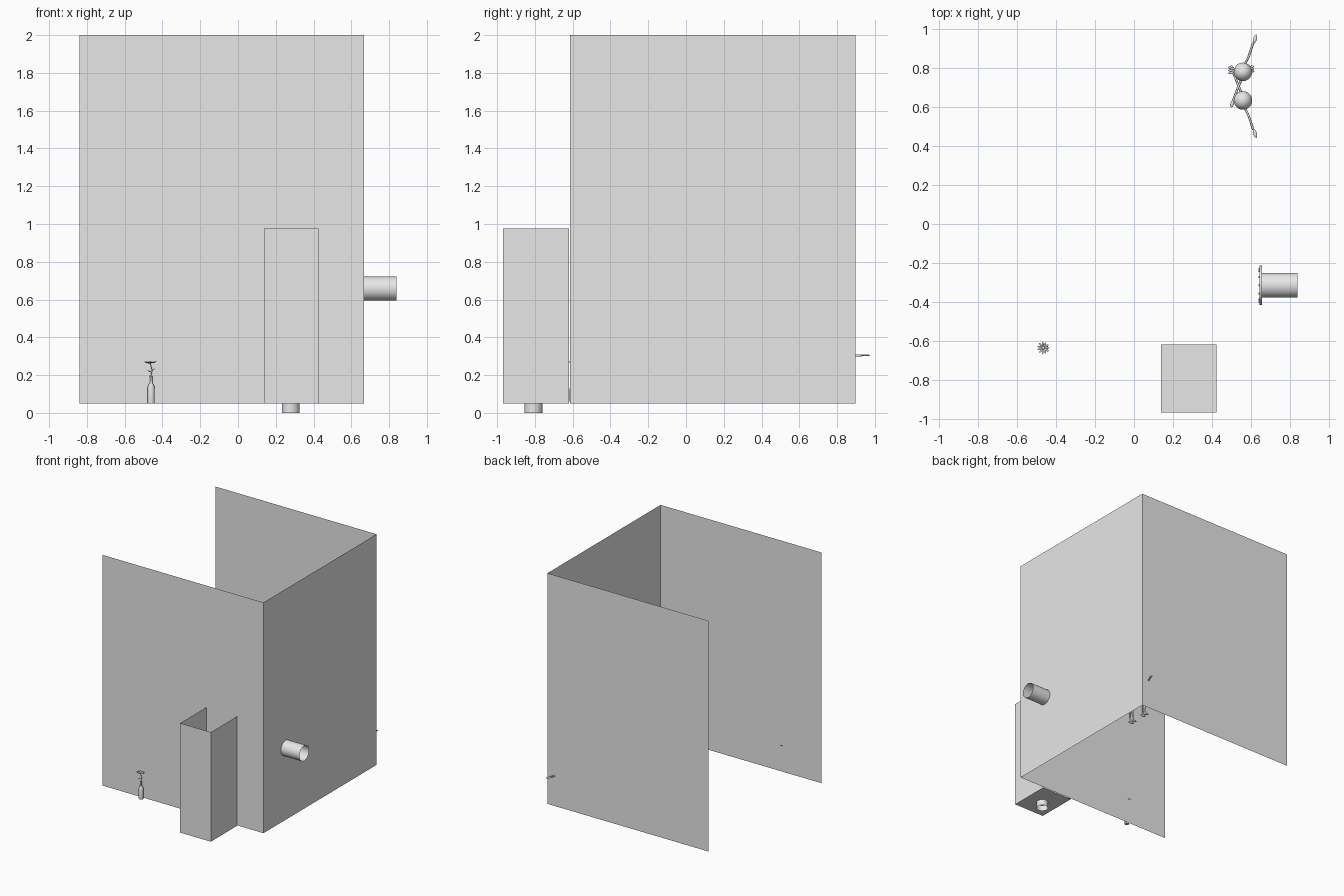
import bpy, bmesh, math
from mathutils import Vector, Matrix

if "Cube" in bpy.data.objects:
    bpy.data.objects.remove(bpy.data.objects["Cube"])

mat = bpy.data.materials.new("light_grey")
mat.diffuse_color = (0.8, 0.8, 0.8, 1)
mat.use_nodes = True
mat.node_tree.nodes["Principled BSDF"].inputs["Base Color"].default_value = mat.diffuse_color


def finish(name, bm, smooth=True):
    me = bpy.data.meshes.new(name)
    bm.to_mesh(me)
    bm.free()
    ob = bpy.data.objects.new(name, me)
    bpy.context.collection.objects.link(ob)
    me.materials.append(mat)
    if smooth:
        bpy.context.view_layer.objects.active = ob
        bpy.ops.object.select_all(action='DESELECT')
        ob.select_set(True)
        bpy.ops.object.shade_smooth_by_angle(angle=math.radians(40))
    return ob


def sheets(name, quads):
    """Thin open panels, one face each."""
    bm = bmesh.new()
    for q in quads:
        bm.faces.new([bm.verts.new(p) for p in q])
    bmesh.ops.remove_doubles(bm, verts=bm.verts[:], dist=1e-5)
    return finish(name, bm, False)


def wall(a, b, z0, z1):
    return [(*a, z0), (*b, z0), (*b, z1), (*a, z1)]


def pipe(name, r, a, b, segs=32):
    """Open tube from a to b."""
    a, b = Vector(a), Vector(b)
    bm = bmesh.new()
    bmesh.ops.create_cone(bm, cap_ends=False, segments=segs, radius1=r, radius2=r, depth=(b - a).length)
    rot = (b - a).to_track_quat('Z', 'Y').to_matrix().to_4x4()
    bm.transform(Matrix.Translation((a + b) / 2) @ rot)
    return finish(name, bm)


def lathe(name, profile, loc, segs=20, rot=None):
    bm = bmesh.new()
    vs = [bm.verts.new((r, 0, z)) for r, z in profile]
    es = [bm.edges.new(p) for p in zip(vs, vs[1:])]
    bmesh.ops.spin(bm, geom=vs + es, cent=(0, 0, 0), axis=(0, 0, 1), angle=2 * math.pi, steps=segs)
    bmesh.ops.remove_doubles(bm, verts=bm.verts[:], dist=1e-5)
    bmesh.ops.recalc_face_normals(bm, faces=bm.faces[:])
    bm.transform(Matrix.Translation(loc) @ (rot or Matrix()))
    return finish(name, bm)


def blob(name, loc, size, direction=(1, 0, 0), segs=12):
    """Ellipsoid whose first axis points along direction."""
    bm = bmesh.new()
    rot = Vector(direction).to_track_quat('X', 'Z').to_matrix().to_4x4()
    bmesh.ops.create_uvsphere(bm, u_segments=segs, v_segments=max(6, segs * 2 // 3), radius=1,
                              matrix=Matrix.Translation(loc) @ rot @ Matrix.Diagonal((*size, 1)))
    return finish(name, bm)


def rod(name, points, r):
    cu = bpy.data.curves.new(name, 'CURVE')
    cu.dimensions = '3D'
    cu.bevel_depth, cu.bevel_resolution, cu.use_fill_caps = r, 1, True
    sp = cu.splines.new('POLY')
    sp.points.add(len(points) - 1)
    for p, co in zip(sp.points, points):
        p.co = (*co, 1)
    cu.materials.append(mat)
    ob = bpy.data.objects.new(name, cu)
    bpy.context.collection.objects.link(ob)


# three tall walls, open on the left, top and bottom
X0, X1, Y0, Y1, B = -0.84, 0.667, -0.613, 0.898, 0.05
sheets("room_walls", [wall((X0, Y0), (X1, Y0), B, 2), wall((X1, Y0), (X1, Y1), B, 2),
                      wall((X1, Y1), (X0, Y1), B, 2)])

# tall box in front: left, front, right and floor, open at back and top
x0, x1, y0, y1, h = 0.138, 0.425, -0.97, -0.62, 0.975
sheets("front_box", [wall((x0, y1), (x0, y0), B, h), wall((x0, y0), (x1, y0), B, h),
                     wall((x1, y0), (x1, y1), B, h),
                     [(x0, y1, B), (x1, y1, B), (x1, y0, B), (x0, y0, B)]])
pipe("box_drain", 0.047, (0.279, -0.808, 0), (0.279, -0.808, B))

# porthole tube through the right wall, with a bolted ring inside
PY, PZ = -0.315, 0.658
pipe("porthole_tube", 0.064, (0.655, PY, PZ), (0.84, PY, PZ))
lathe("porthole_ring", [(0.064, 0), (0.102, 0), (0.102, 0.012), (0.064, 0.012), (0.064, 0)],
      (0.646, PY, PZ), 32, Matrix.Rotation(math.pi / 2, 4, 'Y'))
for i in range(12):
    a = math.tau * i / 12
    blob("ring_bolt", (0.645, PY + 0.085 * math.cos(a), PZ + 0.085 * math.sin(a)), (0.006,) * 3, segs=8)

# bottle with a flower
FX, FY = -0.46, -0.637
lathe("bottle", [(0, 0), (0.018, 0), (0.019, 0.01), (0.019, 0.08), (0.016, 0.095), (0.007, 0.108),
                 (0.006, 0.14), (0.008, 0.145), (0.005, 0.145)], (FX, FY, B))
rod("flower_stem", [(FX, FY, 0.1), (FX, FY, 0.2), (FX + 0.005, FY, 0.225), (FX - 0.004, FY, 0.262)], 0.002)
for i in range(11):
    a = math.tau * i / 11
    d = Vector((math.cos(a), math.sin(a), 0.3))
    blob("petal", Vector((FX - 0.006, FY, 0.262)) + d * 0.018, (0.015, 0.005, 0.002), d, 8)
blob("flower_centre", (FX - 0.006, FY, 0.266), (0.008, 0.008, 0.006))
for s in (-1, 1):
    blob("leaf", (FX + s * 0.01, FY - 0.012, 0.225 + s * 0.004), (0.012, 0.005, 0.002), (s, -0.6, 0.5), 8)


# two slim figurines with outstretched arms
def figure(x, y, side):
    c = (x, y)
    blob("figure_head", (*c, 0.37), (0.048, 0.048, 0.052), segs=20)
    lathe("figure_body", [(0, 0.16), (0.022, 0.165), (0.026, 0.2), (0.024, 0.29), (0.012, 0.312), (0.01, 0.33)],
          (x, y, 0), 16)
    for s in (-1, 1):
        fy = y + s * 0.014
        rod("figure_leg", [(x, fy, 0.17), (x, fy + s * 0.004, 0.06)], 0.008)
        blob("figure_foot", (x - 0.012, fy + s * 0.004, 0.058), (0.026, 0.011, 0.009))
    # outer arm ends in a flat hand, inner arm crosses behind the partner
    rod("outer_arm", [(x, y + side * 0.02, 0.3), (x + 0.03, y + side * 0.08, 0.303),
                      (x + 0.053, y + side * 0.15, 0.305)], 0.006)
    blob("outer_hand", (x + 0.062, y + side * 0.17, 0.305), (0.023, 0.01, 0.005), (0.3, side, 0))
    rod("inner_arm", [(x, y - side * 0.02, 0.3), (x - 0.025, y - side * 0.08, 0.295),
                      (x - 0.052, y - side * 0.15, 0.29)], 0.006)
    blob("inner_hand", (x - 0.056, y - side * 0.165, 0.29), (0.018, 0.009, 0.005), (-0.3, -side, 0))


figure(0.56, 0.782, 1)
figure(0.56, 0.635, -1)
for i in (-1, 0, 1):
    blob("hair_tuft", (0.505, 0.79 + i * 0.01, 0.385), (0.024, 0.007, 0.006), (-1, i * 0.3, 0.2), 8)
    blob("back_tuft", (0.603, 0.797 + i * 0.01, 0.375), (0.016, 0.007, 0.006), (1, i * 0.3, 0), 8)
